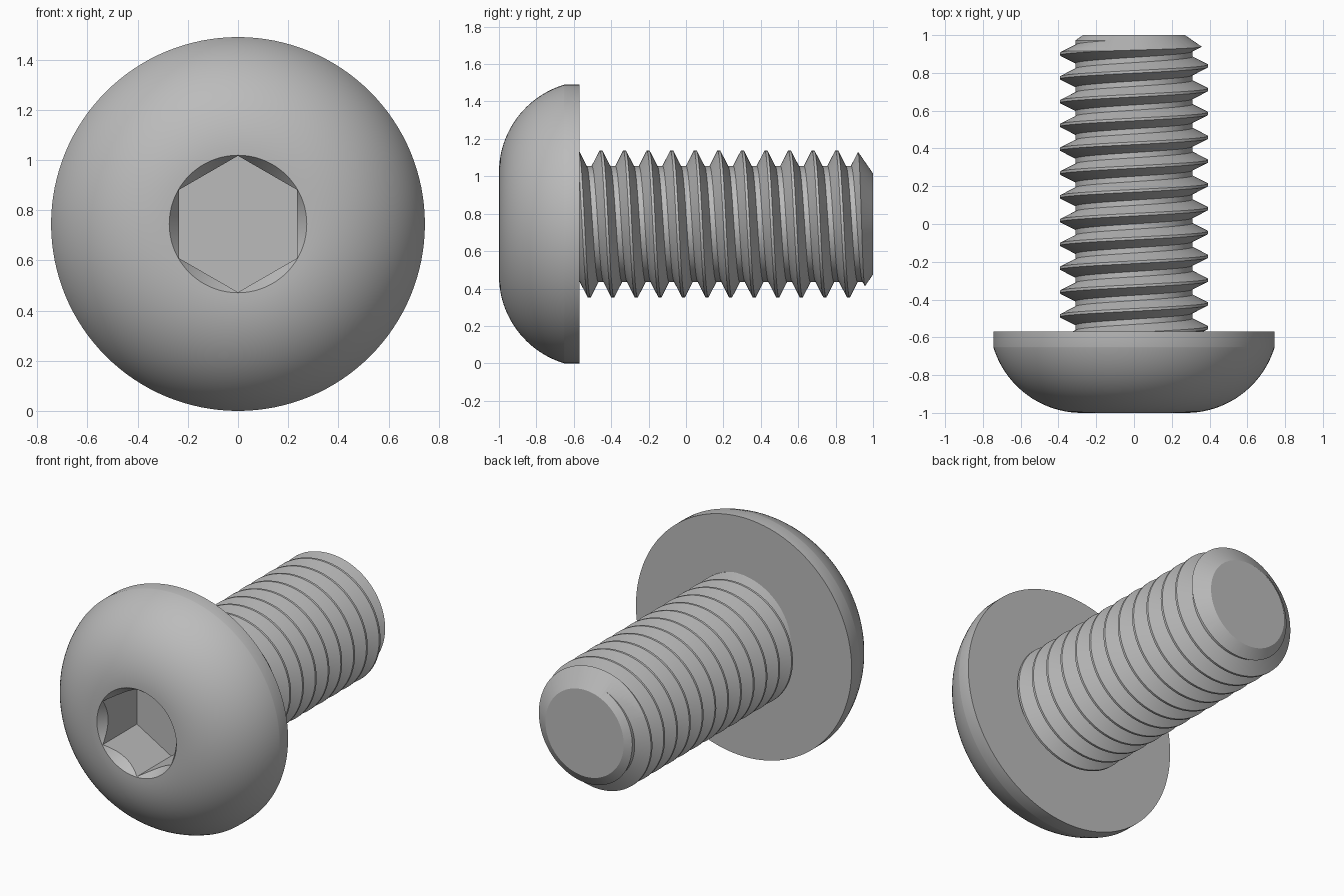
import bpy, bmesh
from math import sin, cos, pi, radians, sqrt

AXIS_Z = 0.745      # height of the screw axis, equal to the head radius
PITCH = 0.126       # thread pitch

if "Cube" in bpy.data.objects:
    bpy.data.objects.remove(bpy.data.objects["Cube"], do_unlink=True)

steel = bpy.data.materials.new("grey_steel")
steel.use_nodes = True
steel.diffuse_color = (0.5, 0.5, 0.5, 1)
steel.node_tree.nodes["Principled BSDF"].inputs["Base Color"].default_value = (0.5, 0.5, 0.5, 1)


def point(r, y, angle):
    """Point around the screw axis; angle runs from the top towards +x."""
    return (r * sin(angle), y, AXIS_Z + r * cos(angle))


def finish(bm, name):
    bmesh.ops.recalc_face_normals(bm, faces=bm.faces)
    mesh = bpy.data.meshes.new(name)
    bm.to_mesh(mesh)
    bm.free()
    mesh.materials.append(steel)
    obj = bpy.data.objects.new(name, mesh)
    bpy.context.collection.objects.link(obj)
    return obj


def lathe(name, profile, sides):
    """Closed turned solid from (radius, y) points, with flat end caps."""
    bm = bmesh.new()
    rings = [[bm.verts.new(point(r, y, 2 * pi * i / sides)) for i in range(sides)]
             for r, y in profile]
    for a, b in zip(rings, rings[1:]):
        for i in range(sides):
            k = (i + 1) % sides
            bm.faces.new((a[i], a[k], b[k], b[i]))
    bm.faces.new(rings[0])
    bm.faces.new(rings[-1])
    return finish(bm, name)


def cut(obj, tool, operation):
    """Apply a boolean and discard the tool."""
    tool.hide_render = True
    mod = obj.modifiers.new("cut", "BOOLEAN")
    mod.operation = operation
    mod.solver = "EXACT"
    mod.object = tool
    bpy.context.view_layer.objects.active = obj
    bpy.ops.object.modifier_apply(modifier=mod.name)
    bpy.data.objects.remove(tool, do_unlink=True)


def helix(name, start, turns, steps, profile):
    """Solid threaded rod; profile holds (y offset, radius) for one pitch."""
    bm = bmesh.new()
    total = turns * steps
    v = [[bm.verts.new(point(r, start + PITCH * s / steps + dy, 2 * pi * s / steps))
          for dy, r in profile] for s in range(total + 1)]
    for s in range(total):
        for j in range(len(profile) - 1):
            bm.faces.new((v[s][j], v[s + 1][j], v[s + 1][j + 1], v[s][j + 1]))
        if s + steps < total:
            bm.faces.new((v[s][-1], v[s + 1][-1], v[s + steps + 1][0], v[s + steps][0]))
    # close both spiral ends with fans
    first = v[0] + [v[s][0] for s in range(steps, 0, -1)]
    last = [v[s][-1] for s in range(total - steps, total)] + v[-1][::-1]
    for loop, y in ((first, start + PITCH / 2), (last, start + PITCH * (turns - 0.5) + 0.07)):
        apex = bm.verts.new(point(0, y, 0))
        for a, b in zip(loop, loop[1:] + loop[:1]):
            bm.faces.new((apex, a, b))
    return finish(bm, name)


# domed head: flat front, round shoulder, short straight rim
FLAT, RIM, SHOULDER = 0.276, 0.745, 0.35
width = RIM - FLAT
radius = (width ** 2 + SHOULDER ** 2) / (2 * SHOULDER)
dome = []
for i in range(25):
    t = i / 24
    dx = width * sin(t * pi / 2)
    dome.append((FLAT + dx, -1 + radius - sqrt(radius ** 2 - dx ** 2)))
head = lathe("button_head", dome + [(RIM, -0.57)], 128)

# hexagonal socket with a conical lead-in
cut(head, lathe("socket_cutter", [(0.272, -1.1), (0.272, -0.66)], 6), "DIFFERENCE")
cut(head, lathe("lead_in_cutter", [(0.309, -1.05), (0.2, -0.894)], 96), "DIFFERENCE")

# threaded shank, trimmed to length with a chamfered tip
shank = helix("threaded_shank", -0.4545 - 3 * PITCH, 16, 96,
              [(-0.007, 0.393), (0.007, 0.393), (0.049, 0.31), (0.077, 0.31)])
cut(shank, lathe("tip_trimmer", [(0.5, -0.62), (0.5, 0.841), (0.27, 1.0)], 96), "INTERSECT")

# smooth round surfaces, crisp edges
bpy.ops.object.select_all(action="DESELECT")
for obj in (head, shank):
    obj.select_set(True)
bpy.context.view_layer.objects.active = head
bpy.ops.object.shade_smooth_by_angle(angle=radians(30))
